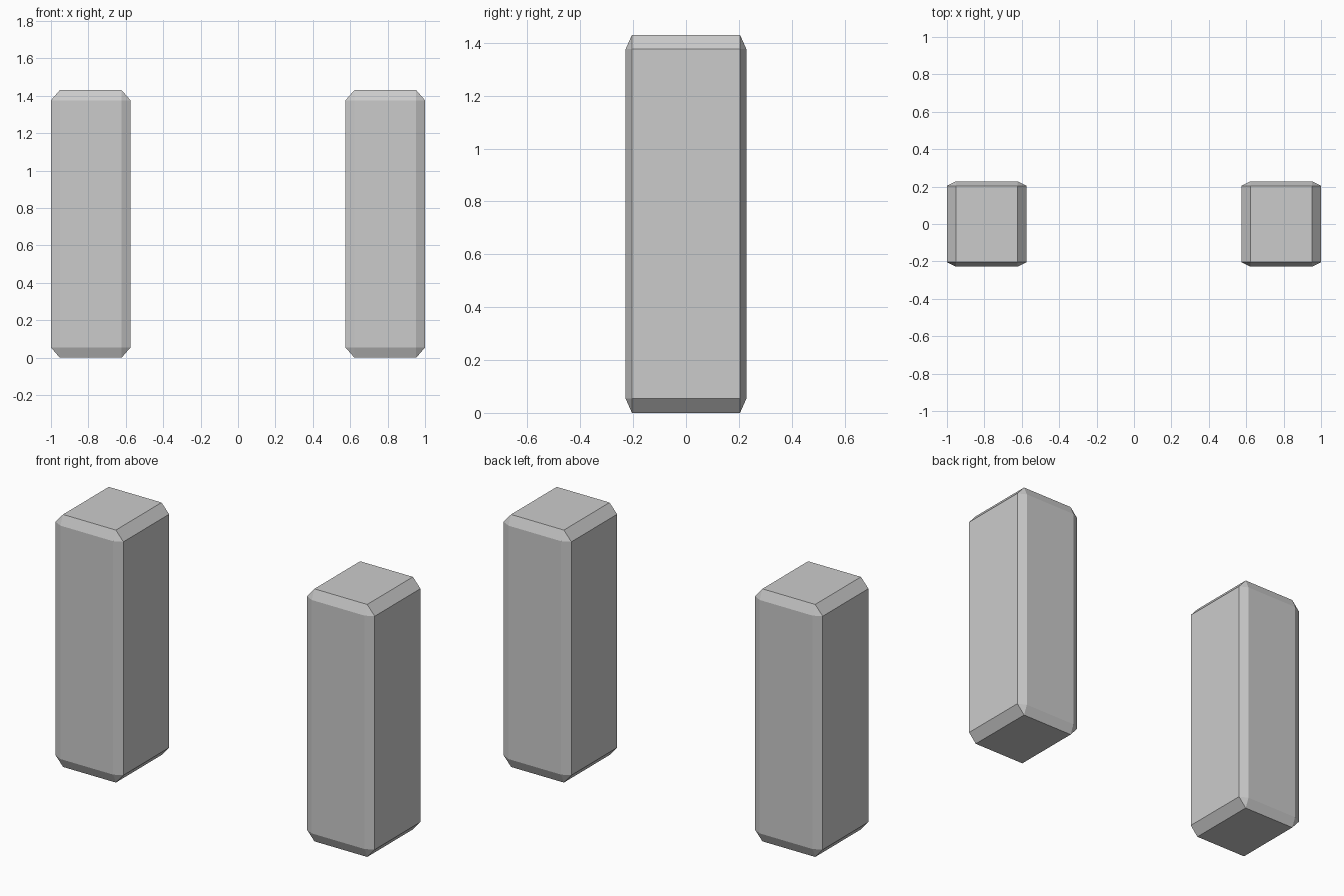
import bpy, bmesh

if "Cube" in bpy.data.objects:
    bpy.data.objects.remove(bpy.data.objects["Cube"])

HALF = (0.2125, 0.2285, 0.715)    # half size of one post
INSET = (0.047, 0.024, 0.054)     # chamfer depth per axis


def chamfered_post(name, x):
    bm = bmesh.new()
    bmesh.ops.create_cube(bm, size=2)
    bmesh.ops.bevel(bm, geom=bm.edges[:], offset=0.2, offset_type='OFFSET',
                    segments=1, affect='EDGES')
    # stretch the bevelled cube so each axis gets its own chamfer depth
    for v in bm.verts:
        for i in range(3):
            sign = 1 if v.co[i] > 0 else -1
            inner = abs(v.co[i]) < 0.95
            v.co[i] = sign * (HALF[i] - (INSET[i] if inner else 0))
    mesh = bpy.data.meshes.new(name)
    bm.to_mesh(mesh)
    bm.free()
    obj = bpy.data.objects.new(name, mesh)
    obj.location = (x, 0, HALF[2])
    bpy.context.collection.objects.link(obj)


# matching pair of posts
chamfered_post("left_post", -(1 - HALF[0]))
chamfered_post("right_post", 1 - HALF[0])
